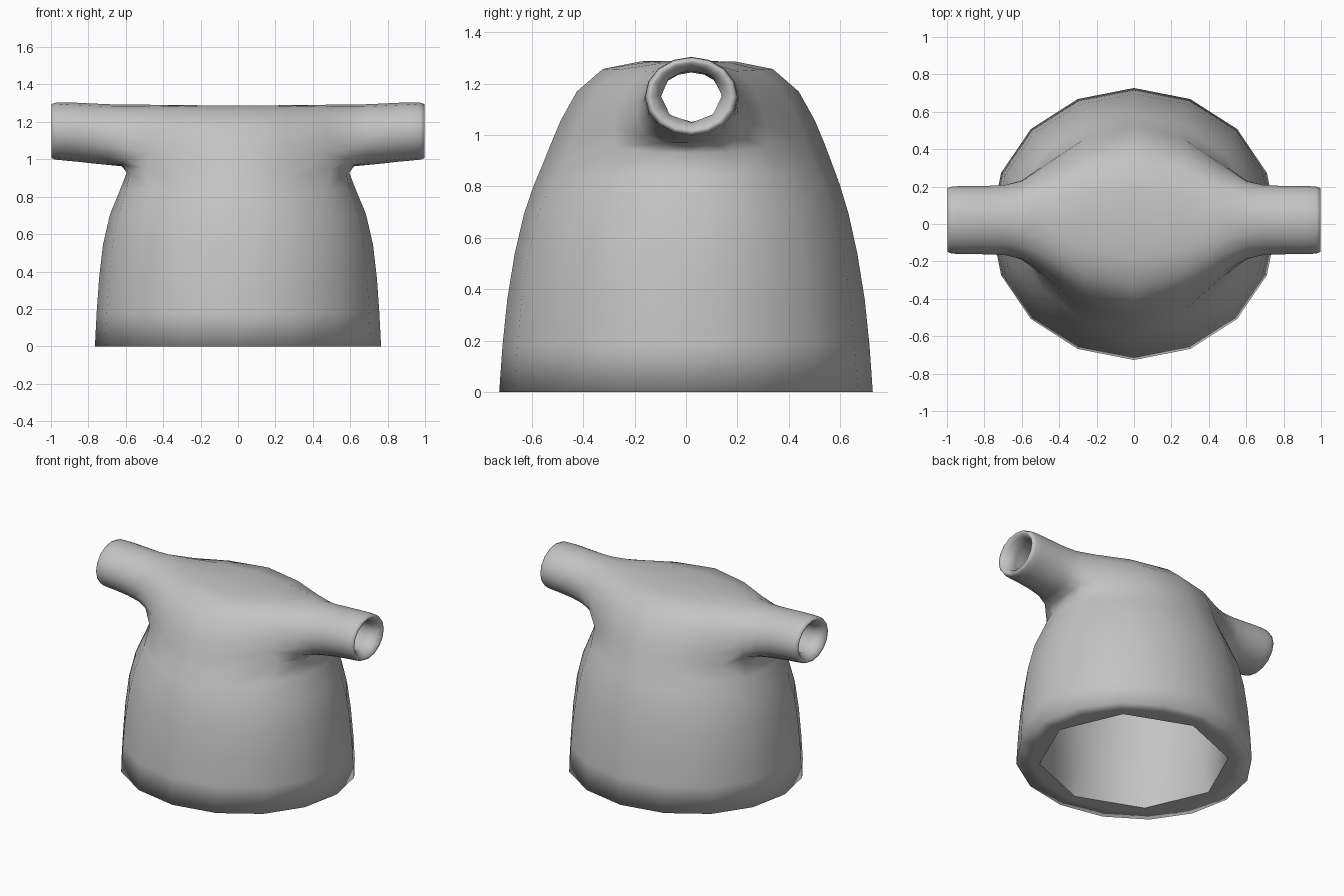
import bpy, bmesh, math
from mathutils import Vector

if "Cube" in bpy.data.objects:
    bpy.data.objects.remove(bpy.data.objects["Cube"], do_unlink=True)

TUBE_Y = 0.021

mat = bpy.data.materials.new("plain_grey")
mat.use_nodes = True
grey = (0.55, 0.55, 0.55, 1.0)
mat.diffuse_color = grey
mat.node_tree.nodes["Principled BSDF"].inputs["Base Color"].default_value = grey

bm = bmesh.new()
edge_crease = bm.edges.layers.float.new("crease_edge")
vert_crease = bm.verts.layers.float.new("crease_vert")


def body_ring(rx, ry, z, corner_z):
    """Half ring of the bell, from -y over +x to +y."""
    d = math.sqrt(0.5)
    cx, cy = 1.04 * d * rx, 0.975 * d * ry
    pts = [(0, -ry, z), (cx, -cy, corner_z), (rx, 0, z), (cx, cy, corner_z), (0, ry, z)]
    return [bm.verts.new(p) for p in pts]


def tube_ring(x, cz, ry, rz):
    """Eight-sided ring of the side tube, starting at the bottom."""
    angles = [math.radians(45 * i) for i in range(8)]
    return [bm.verts.new((x, TUBE_Y + ry * math.sin(a), cz - rz * math.cos(a))) for a in angles]


def face(*verts):
    f = bm.faces.new(verts)
    f.smooth = True
    return f


def tube_faces(a, b):
    for i in range(8):
        k = (i + 1) % 8
        face(a[i], a[k], b[k], b[i])


# Bell wall
rings = [body_ring(0.839, 0.811, 0.0, 0.0), body_ring(0.82, 0.785, 0.36, 0.36),
         body_ring(0.77, 0.704, 0.72, 0.75)]
for lo, hi in zip(rings, rings[1:]):
    for j in range(4):
        face(lo[j], lo[j + 1], hi[j + 1], hi[j])

# Side tube, its root flared at the lower corners and sides
tubes = [tube_ring(0.555, 1.14, 0.202, 0.17), tube_ring(0.68, 1.128, 0.202, 0.182),
         tube_ring(0.88, 1.148, 0.202, 0.173), tube_ring(0.99, 1.151, 0.202, 0.172)]
for i, x, y, z in ((1, 0.53, 0.27, 0.97), (2, 0.53, 0.22, 1.13)):
    for k, side in ((i, 1), (8 - i, -1)):
        tubes[0][k].co = (x, TUBE_Y + side * y, z)
for a, b in zip(tubes, tubes[1:]):
    tube_faces(a, b)

# Shoulder: middle arch blended into the tube
arch = [(0.704, 0.85), (0.652, 0.995), (0.482, 1.33), (0.0, 1.262),
        (-0.482, 1.33), (-0.652, 0.995), (-0.704, 0.85)]
C = [None] + [bm.verts.new((0, y, z)) for y, z in arch]
A, T = rings[-1], tubes[0]
face(A[2], A[3], T[1], T[0])
face(A[1], A[2], T[0], T[7])
face(A[3], A[4], C[1], T[1])
face(A[0], A[1], T[7], C[7])
for i in range(1, 7):
    face(T[i], C[i], C[i + 1], T[i + 1])

# Lining: the outer skin offset inwards, thicker towards the hem
bm.normal_update()
outer_verts, outer_faces = list(bm.verts), list(bm.faces)
tube_verts = {v for ring in tubes[1:] for v in ring}
lining = {}
for v in outer_verts:
    s = min(1.0, max(0.0, (v.co.z - 0.5) / 0.5))
    thickness = 0.06 if v in tube_verts else 0.17 - 0.14 * s
    p = v.co - v.normal * thickness
    if v.co.x < 1e-5:
        p.x = 0.0
    lining[v] = bm.verts.new(p)
for f in outer_faces:
    face(*[lining[v] for v in reversed(f.verts)])

# Hem: flat underside with an eight-sided opening
hem_out = rings[0]
hem_in = [lining[v] for v in hem_out]
for j, v in enumerate(hem_in):
    a = math.radians(-90 + 45 * j)
    v.co = Vector((0.617 * math.cos(a) if j in (1, 2, 3) else 0.0, 0.585 * math.sin(a), 0))
    v[vert_crease] = 1.0
for j in range(4):
    face(hem_out[j + 1], hem_out[j], hem_in[j], hem_in[j + 1])
    bm.edges.get((hem_out[j], hem_out[j + 1]))[edge_crease] = 1.0
    e = bm.edges.get((hem_in[j], hem_in[j + 1]))
    e[edge_crease] = 1.0
    e.smooth = False

# Rounded tube lip with an eight-sided bore
lip_out = tubes[-1]
lip_mid = tube_ring(1.012, 1.151, 0.178, 0.15)
lip_in = [lining[v] for v in lip_out]
for i, v in enumerate(lip_in):
    a = math.radians(45 * i)
    v.co = Vector((0.94, TUBE_Y + 0.119 * math.sin(a), 1.153 - 0.104 * math.cos(a)))
    v[vert_crease] = 1.0
tube_faces(lip_out, lip_mid)
tube_faces(lip_mid, lip_in)
for i in range(8):
    bm.edges.get((lip_in[i], lip_in[(i + 1) % 8]))[edge_crease] = 1.0

mesh = bpy.data.meshes.new("bell_with_side_tubes")
bm.to_mesh(mesh)
bm.free()
mesh.materials.append(mat)
obj = bpy.data.objects.new("bell_with_side_tubes", mesh)
bpy.context.collection.objects.link(obj)

# Mirror the half and round it
mirror = obj.modifiers.new("mirror", "MIRROR")
mirror.use_clip = True
mirror.merge_threshold = 0.001
sub = obj.modifiers.new("rounding", "SUBSURF")
sub.levels = 1
sub.render_levels = 1
